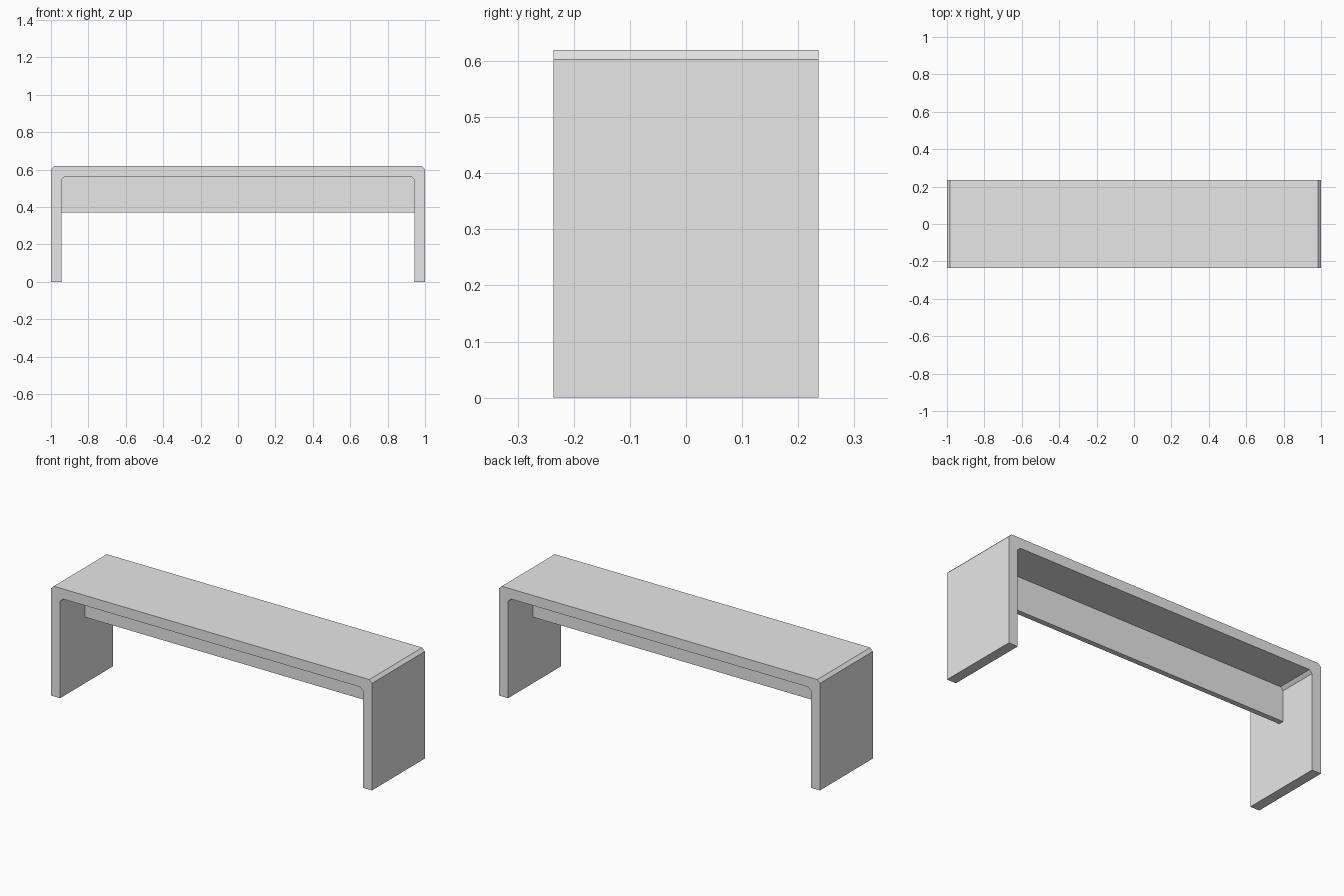
import bpy
import bmesh

cube = bpy.data.objects.get("Cube")
if cube:
    bpy.data.objects.remove(cube, do_unlink=True)

HALF_LENGTH, HEIGHT, HALF_DEPTH = 1.0, 0.62, 0.236
THICK, CHAMFER = 0.057, 0.017
BEAM_BOTTOM, BEAM_THICK = 0.372, 0.03

grey = bpy.data.materials.new("light_grey")
grey.diffuse_color = (0.8, 0.8, 0.8, 1)
grey.use_nodes = True
grey.node_tree.nodes["Principled BSDF"].inputs["Base Color"].default_value = (0.8, 0.8, 0.8, 1)


def extrude_profile(name, profile, depth):
    """Extrude an (x, z) outline along y, centred on y = 0."""
    bm = bmesh.new()
    face = bm.faces.new([bm.verts.new((x, -depth / 2, z)) for x, z in profile])
    result = bmesh.ops.extrude_face_region(bm, geom=[face])
    verts = [v for v in result["geom"] if isinstance(v, bmesh.types.BMVert)]
    bmesh.ops.translate(bm, verts=verts, vec=(0, depth, 0))
    bmesh.ops.recalc_face_normals(bm, faces=bm.faces)
    mesh = bpy.data.meshes.new(name)
    bm.to_mesh(mesh)
    bm.free()
    mesh.materials.append(grey)
    obj = bpy.data.objects.new(name, mesh)
    bpy.context.collection.objects.link(obj)
    return obj


def mirrored(half):
    """Complete an outline given its +x half."""
    return half + [(-x, z) for x, z in reversed(half)]


# Seat and both side panels: one folded slab with chamfered corners
inner_x, inner_z = HALF_LENGTH - THICK, HEIGHT - THICK
outer = [(HALF_LENGTH, 0), (HALF_LENGTH, HEIGHT - CHAMFER), (HALF_LENGTH - CHAMFER, HEIGHT)]
inner = [(inner_x, 0), (inner_x, inner_z - CHAMFER), (inner_x - CHAMFER, inner_z)]
extrude_profile("bench_frame", mirrored(outer) + mirrored(inner)[::-1], 2 * HALF_DEPTH)

# Upright stiffening beam under the seat, fitted to the inner outline
beam = [(inner_x, BEAM_BOTTOM)] + inner[1:]
extrude_profile("support_beam", mirrored(beam), BEAM_THICK)
